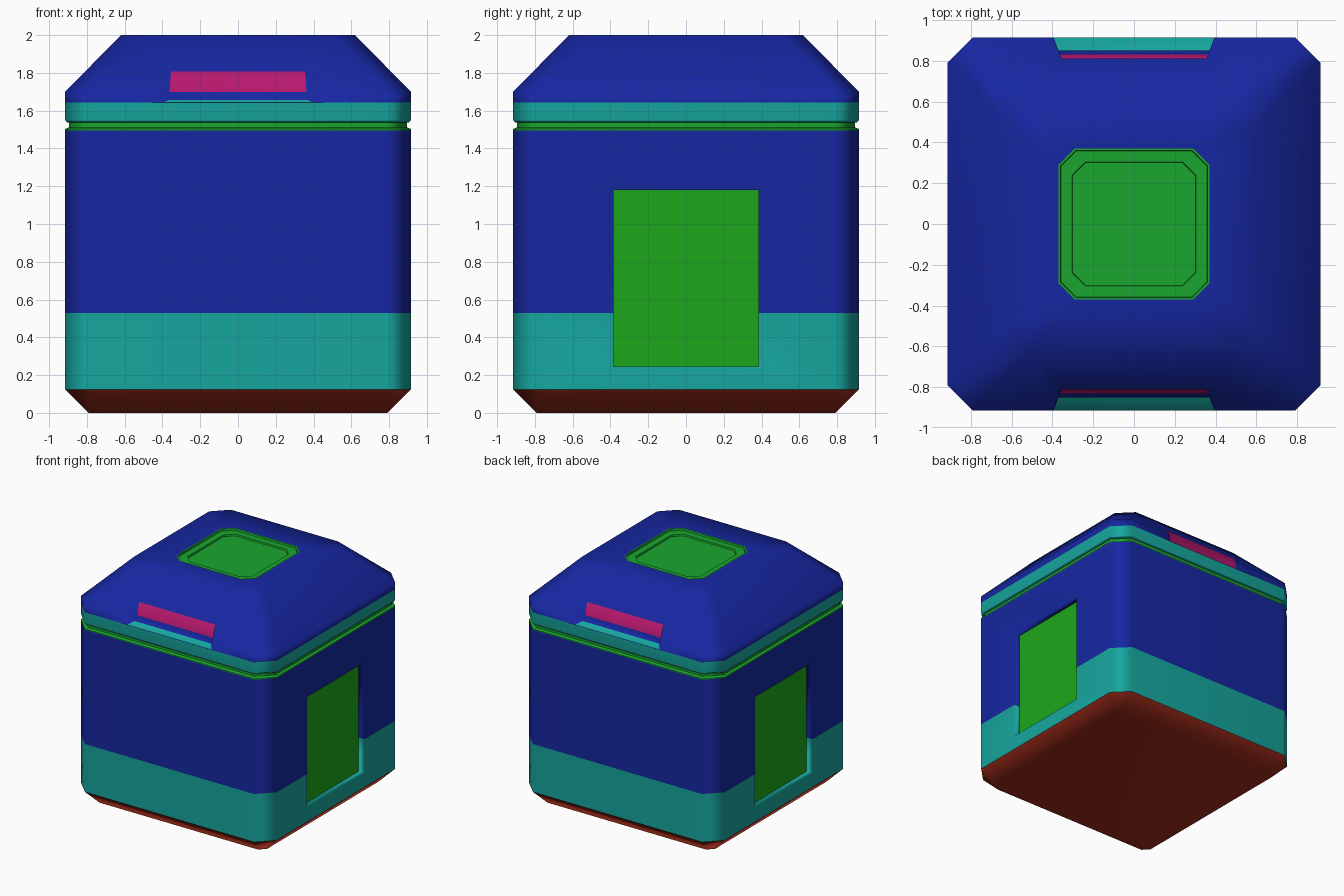
import bpy, bmesh, math

if "Cube" in bpy.data.objects:
    bpy.data.objects.remove(bpy.data.objects["Cube"])

COLOURS = [("teal", (0.008, 0.38, 0.34)), ("blue", (0.008, 0.02, 0.36)),
           ("green", (0.010, 0.38, 0.028)), ("magenta", (0.47, 0.009, 0.15)),
           ("red", (0.36, 0.025, 0.011)), ("panel_green", (0.012, 0.39, 0.010))]
MATS = []
for mat_name, rgb in COLOURS:
    m = bpy.data.materials.new(mat_name)
    m.diffuse_color = (*rgb, 1)
    m.use_nodes = True
    m.node_tree.nodes["Principled BSDF"].inputs["Base Color"].default_value = m.diffuse_color
    MATS.append(m)
TEAL, BLUE, GREEN, MAGENTA, RED, PANEL = range(6)


def finish(name, bm):
    bmesh.ops.recalc_face_normals(bm, faces=bm.faces[:])
    me = bpy.data.meshes.new(name)
    bm.to_mesh(me)
    bm.free()
    for m in MATS:
        me.materials.append(m)
    ob = bpy.data.objects.new(name, me)
    bpy.context.collection.objects.link(ob)
    return ob


def loft(name, rings):
    """Stack chamfered squares (half width, chamfer, z, colour of band above)."""
    bm = bmesh.new()
    loops = []
    for h, c, z, _ in rings:
        k = h - c
        pts = [(h, -k), (h, k), (k, h), (-k, h), (-h, k), (-h, -k), (-k, -h), (k, -h)]
        loops.append([bm.verts.new((x, y, z)) for x, y in pts])
    for a, b, ring in zip(loops, loops[1:], rings):
        for i in range(8):
            j = (i + 1) % 8
            bm.faces.new((a[i], a[j], b[j], b[i])).material_index = ring[3]
    bm.faces.new(loops[0]).material_index = rings[0][3]
    bm.faces.new(loops[-1]).material_index = rings[-1][3]
    return finish(name, bm)


def prism(name, left, right, colours, cap):
    """Join two matching outlines; one colour per side segment."""
    bm = bmesh.new()
    a = [bm.verts.new(p) for p in left]
    b = [bm.verts.new(p) for p in right]
    for i, col in enumerate(colours):
        j = (i + 1) % len(a)
        bm.faces.new((a[i], a[j], b[j], b[i])).material_index = col
    for f in (a, b):
        bm.faces.new(f).material_index = cap
    return finish(name, bm)


def cut(target, cutter):
    cutter.hide_render = True
    mod = target.modifiers.new("cut", 'BOOLEAN')
    mod.operation = 'DIFFERENCE'
    mod.solver = 'EXACT'
    mod.object = cutter
    bpy.context.view_layer.objects.active = target
    bpy.ops.object.modifier_apply(modifier=mod.name)
    bpy.data.objects.remove(cutter)


def smooth(ob, soft=None):
    """Smooth by angle; edges whose midpoint passes 'soft' blend as well."""
    bpy.ops.object.select_all(action='DESELECT')
    ob.select_set(True)
    bpy.context.view_layer.objects.active = ob
    bpy.ops.object.shade_smooth_by_angle(angle=math.radians(50))
    me = ob.data
    if soft:
        for e in me.edges:
            mid = sum((me.vertices[i].co for i in e.vertices[1:]),
                      me.vertices[e.vertices[0]].co.copy()) / 2
            if soft(*map(abs, mid)):
                e.use_edge_sharp = False
    mod = ob.modifiers.new("weighted", 'WEIGHTED_NORMAL')
    mod.keep_sharp = True


# Bevelled foot
base = loft("base", [(0.79, 0.05, 0, RED), (0.915, 0.125, 0.125, RED)])

# Two-tone main body
body = loft("body", [(0.915, 0.125, 0.125, TEAL), (0.915, 0.125, 0.53, BLUE),
                     (0.915, 0.125, 1.495, BLUE)])

# Recessed panels on both sides, with a green floor
for s in (1, -1):
    outline = [(-0.383, 0.245), (0.383, 0.245), (0.383, 0.53),
               (0.383, 1.18), (-0.383, 1.18), (-0.383, 0.53)]
    inner = [(s * 0.86, y, z) for y, z in outline]
    outer = [(s * 1.0, y, z) for y, z in outline]
    cut(body, prism("panel_cutter", inner, outer,
                    [TEAL, TEAL, BLUE, BLUE, BLUE, TEAL], PANEL))

# Seal between body and lid
seal = loft("seal", [(0.915, 0.125, 1.495, GREEN), (0.915, 0.125, 1.503, GREEN),
                     (0.895, 0.12, 1.512, GREEN), (0.895, 0.12, 1.54, GREEN)])

# Lid with sloped shoulders and a stepped, sunken green top plate
lid = loft("lid", [(0.905, 0.12, 1.538, TEAL), (0.915, 0.125, 1.55, TEAL),
                   (0.915, 0.125, 1.642, BLUE), (0.915, 0.125, 1.70, BLUE),
                   (0.62, 0.12, 2.0, BLUE), (0.37, 0.08, 2.0, GREEN),
                   (0.361, 0.077, 2.0, GREEN), (0.358, 0.076, 1.985, GREEN),
                   (0.304, 0.065, 1.985, GREEN), (0.301, 0.064, 1.972, GREEN)])

# Grip notches in the front and back shoulders
profile = [(1.0, 1.630), (0.85, 1.656), (0.85, 1.692), (0.83, 1.70),
           (0.80, 1.865), (1.0, 1.865)]
for s in (1, -1):
    sides = [[(e * (0.37 + (y - 0.85) * 0.38), s * y, z) for y, z in profile]
             for e in (-1, 1)]
    cut(lid, prism("grip_cutter", *sides,
                   [TEAL, BLUE, BLUE, MAGENTA, BLUE, BLUE], BLUE))

smooth(base)
smooth(seal)
# Recess walls blend into the surface around them; the panels stay crisp
smooth(body, lambda x, y, z: x > 0.87 and y < 0.39 and 0.24 < z < 1.19)
smooth(lid, lambda x, y, z: 0.34 < x < 0.42 and y > 0.8 and 1.6 < z < 1.85)
